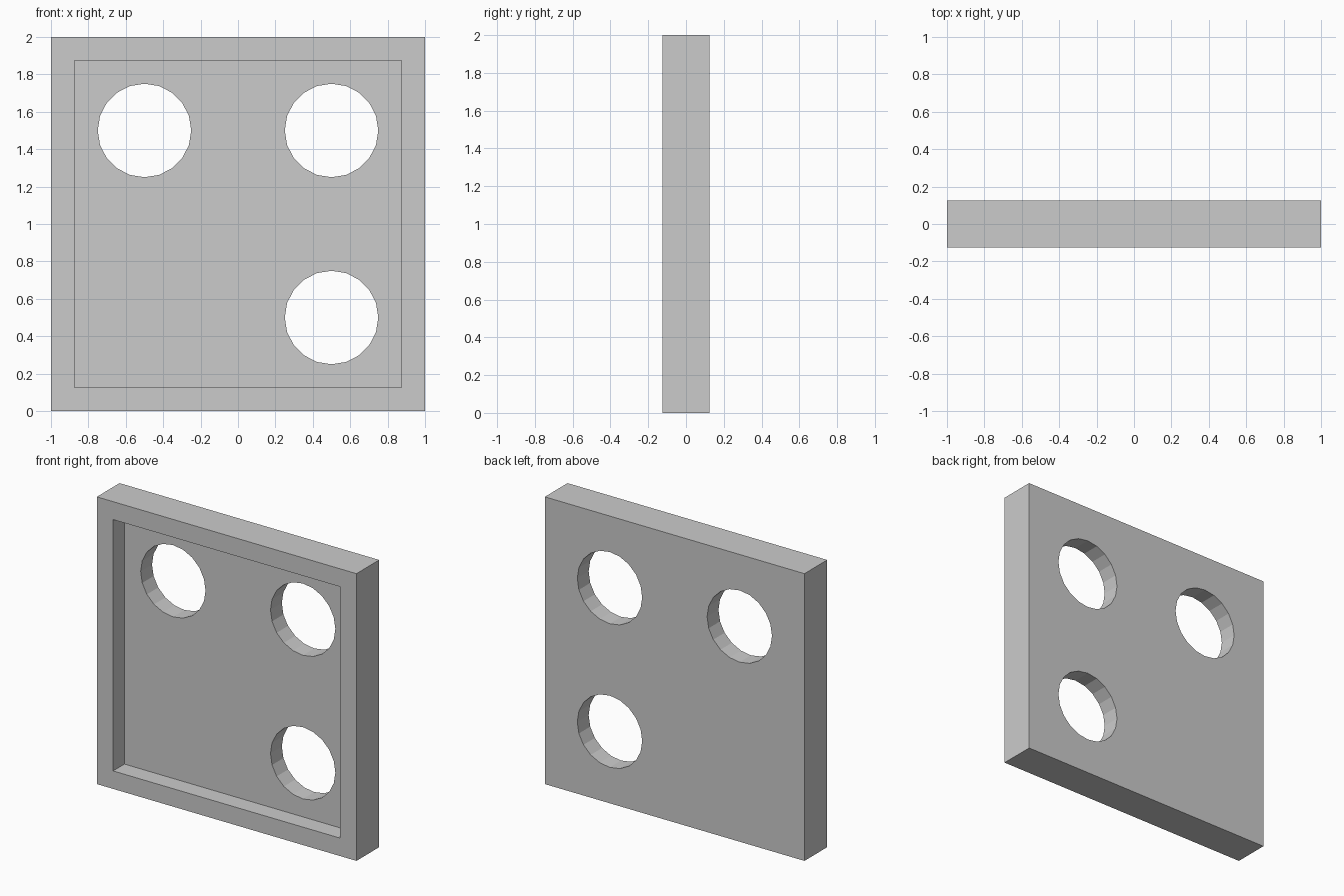
import bpy
from math import pi

if "Cube" in bpy.data.objects:
    bpy.data.objects.remove(bpy.data.objects["Cube"])


def box(name, size, centre):
    bpy.ops.mesh.primitive_cube_add(size=1, location=centre)
    ob = bpy.context.object
    ob.name = name
    ob.scale = size
    bpy.ops.object.transform_apply(location=False, rotation=False, scale=True)
    return ob


def cut(target, cutter):
    mod = target.modifiers.new(cutter.name, 'BOOLEAN')
    mod.operation = 'DIFFERENCE'
    mod.solver = 'EXACT'
    mod.object = cutter
    bpy.context.view_layer.objects.active = target
    bpy.ops.object.modifier_apply(modifier=mod.name)
    bpy.data.objects.remove(cutter)


# Square panel
panel = box("panel", (2, 0.25, 2), (0, 0, 1))

# Shallow recess in the front, leaving a raised rim
cut(panel, box("recess_cutter", (1.75, 0.25, 1.75), (0, -0.125, 1)))

# Three round through holes
for x, z in ((-0.5, 1.5), (0.5, 1.5), (0.5, 0.5)):
    bpy.ops.mesh.primitive_cylinder_add(vertices=20, radius=0.25, depth=1,
                                        location=(x, 0, z), rotation=(pi / 2, 0, 0))
    bpy.context.object.name = "hole_cutter"
    cut(panel, bpy.context.object)
